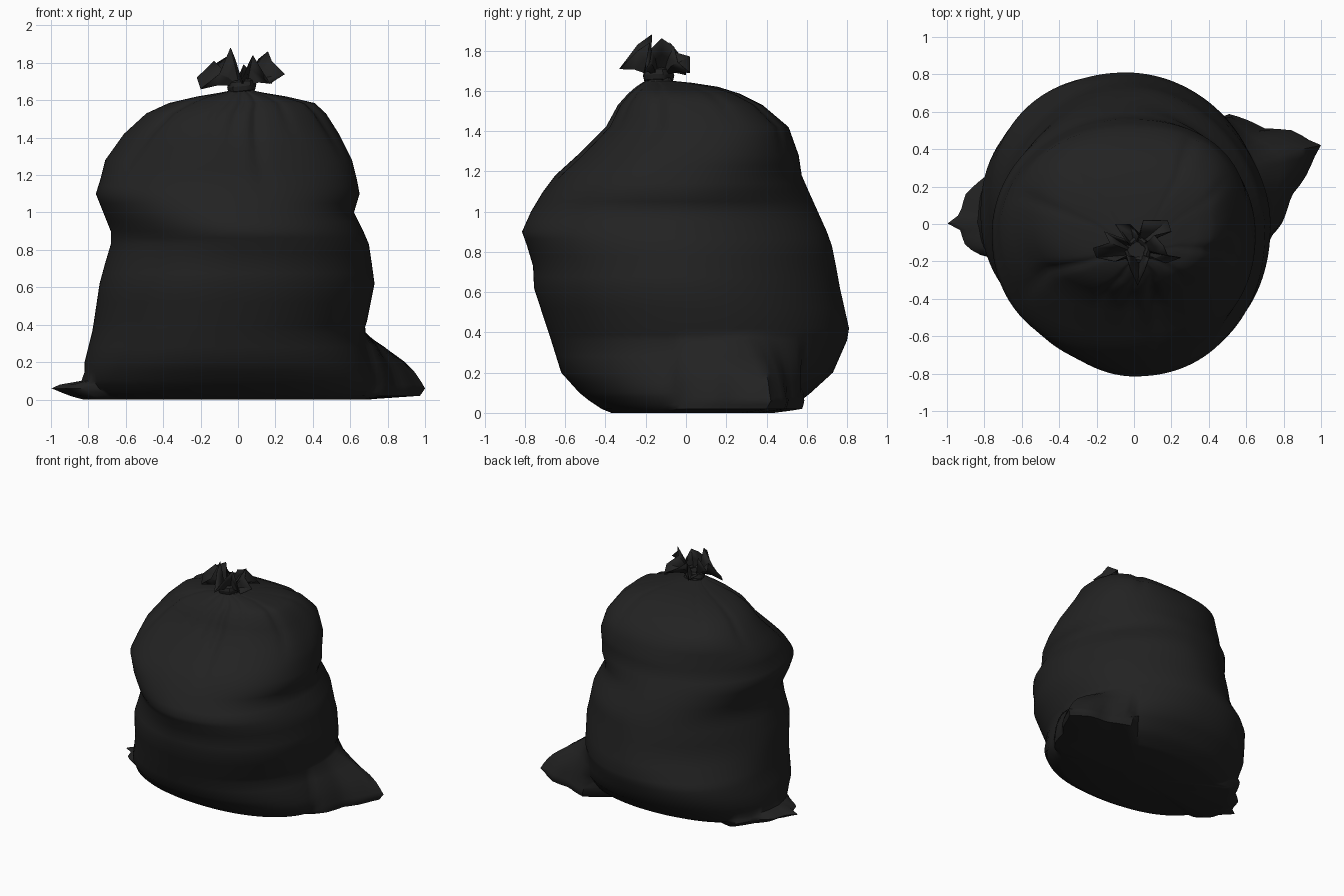
import bpy
import bmesh
import math
from mathutils import Vector

cube = bpy.data.objects.get("Cube")
if cube:
    bpy.data.objects.remove(cube)

SEGS = 144
NECK = Vector((0.02, -0.14, 1.66))

black = bpy.data.materials.new("black plastic")
black.use_nodes = True
colour = (0.016, 0.016, 0.016, 1)
black.diffuse_color = colour
bsdf = black.node_tree.nodes["Principled BSDF"]
bsdf.inputs["Base Color"].default_value = colour
bsdf.inputs["Roughness"].default_value = 0.6


def lerp_table(table, t):
    """Piecewise linear lookup in sorted (key, value) pairs; zero outside."""
    for (k0, v0), (k1, v1) in zip(table, table[1:]):
        if k0 <= t <= k1:
            return v0 + (v1 - v0) * (t - k0) / max(k1 - k0, 1e-6)
    return 0.0


def loft(name, rings, cap_bottom=False, cap_top=False, angle=40):
    """Skin a stack of closed rings, with optional fan caps."""
    bm = bmesh.new()
    loops = [[bm.verts.new(p) for p in ring] for ring in rings]
    n = len(rings[0])
    for low, high in zip(loops, loops[1:]):
        for i in range(n):
            j = (i + 1) % n
            bm.faces.new((low[i], low[j], high[j], high[i]))
    for wanted, loop in ((cap_bottom, loops[0]), (cap_top, loops[-1])):
        if wanted:
            mid = bm.verts.new(sum((v.co for v in loop), Vector()) / n)
            for i in range(n):
                bm.faces.new((loop[i], loop[(i + 1) % n], mid))
    bmesh.ops.recalc_face_normals(bm, faces=bm.faces)
    mesh = bpy.data.meshes.new(name)
    bm.to_mesh(mesh)
    bm.free()
    obj = bpy.data.objects.new(name, mesh)
    bpy.context.collection.objects.link(obj)
    mesh.materials.append(black)
    bpy.ops.object.select_all(action="DESELECT")
    obj.select_set(True)
    bpy.context.view_layer.objects.active = obj
    bpy.ops.object.shade_smooth_by_angle(angle=math.radians(angle))
    return obj


# Sack outline: height, then extents in x and in y
PROFILE = [
    (0.00, -0.70, 0.66, -0.37, 0.44),
    (0.02, -0.76, 0.70, -0.42, 0.49),
    (0.06, -0.80, 0.73, -0.48, 0.57),
    (0.10, -0.82, 0.74, -0.53, 0.62),
    (0.20, -0.82, 0.72, -0.62, 0.73),
    (0.36, -0.78, 0.67, -0.67, 0.80),
    (0.42, -0.77, 0.69, -0.69, 0.81),
    (0.62, -0.74, 0.73, -0.755, 0.765),
    (0.73, -0.71, 0.715, -0.76, 0.745),
    (0.83, -0.68, 0.70, -0.79, 0.725),
    (0.90, -0.68, 0.67, -0.815, 0.70),
    (1.00, -0.72, 0.62, -0.77, 0.655),
    (1.10, -0.76, 0.65, -0.71, 0.61),
    (1.18, -0.735, 0.635, -0.65, 0.575),
    (1.28, -0.71, 0.61, -0.54, 0.56),
    (1.42, -0.61, 0.54, -0.40, 0.51),
    (1.53, -0.49, 0.47, -0.34, 0.38),
    (1.585, -0.37, 0.41, -0.29, 0.27),
    (1.62, -0.22, 0.26, -0.25, 0.16),
    (1.64, -0.10, 0.14, -0.22, 0.03),
    (1.65, -0.05, 0.09, -0.20, -0.07),
    (1.70, -0.03, 0.07, -0.18, -0.09),
]

# Squareness of each plan quadrant by height: back left, back right, front right, front left
SQUARENESS = [
    [(0, 2.1), (0.35, 2), (0.7, 1.8), (1.05, 1.85), (1.25, 2.3), (1.55, 3), (2, 2.2)],
    [(0, 2.2), (0.35, 2.3), (0.55, 1.8), (0.9, 2.1), (1.3, 1.85), (1.55, 2.8), (2, 2.2)],
    [(0, 2.2), (0.6, 2.1), (0.87, 1.8), (1.1, 2.2), (2, 2.2)],
    [(0, 2.2), (2, 2.2)],
]

# Pulled-out bottom corners: plan outline and strength by height
CORNERS = [
    ([(0.73, -0.07), (0.79, 0.0), (0.84, 0.15), (0.91, 0.24), (0.97, 0.37),
      (1.01, 0.44), (0.95, 0.44), (0.85, 0.50), (0.70, 0.51), (0.50, 0.59)],
     [(0, 0.25), (0.02, 0.95), (0.06, 1), (0.13, 0.87), (0.24, 0.55), (0.33, 0.2), (0.38, 0)]),
    ([(-0.70, 0.42), (-0.80, 0.25), (-0.90, 0.16), (-0.93, 0.05), (-1.01, 0.01),
      (-0.93, -0.03), (-0.90, -0.12), (-0.79, -0.18)],
     [(0, 0.45), (0.06, 1), (0.085, 0.7), (0.10, 0.1), (0.12, 0)]),
]

# Gathered pleats: angle in degrees and lowest height reached
PLEATS = [(270, 1.3), (287, 1.1), (252, 1.35), (310, 1.4), (340, 1.3), (20, 1.45),
          (50, 1.3), (140, 1.45), (170, 1.35), (215, 1.2)]


def sack_ring(z, x0, x1, y0, y1):
    cx, cy, a, b = (x0 + x1) / 2, (y0 + y1) / 2, (x1 - x0) / 2, (y1 - y0) / 2
    corners = []
    for outline, fade in CORNERS:
        polar = sorted((math.atan2(y - cy, x - cx) % math.tau, math.hypot(x - cx, y - cy))
                       for x, y in outline)
        if polar[-1][0] - polar[0][0] > math.pi:
            polar = sorted(((t + math.pi) % math.tau - math.pi, r) for t, r in polar)
        corners.append((polar, lerp_table(fade, z)))
    powers = [lerp_table(table, z) for table in SQUARENESS]
    ring = []
    for i in range(SEGS):
        t = math.tau * i / SEGS
        c, s = math.cos(t), math.sin(t)
        n = powers[4 * i // SEGS]
        r = (abs(c / a) ** n + abs(s / b) ** n) ** (-1 / n)
        # narrow pleats running down from the tie
        for degrees, lowest in PLEATS:
            gap = (t - math.radians(degrees) + math.pi) % math.tau - math.pi
            depth = 0.06 * min(1, max(0, (z - lowest) / 0.3))
            r *= 1 - depth * math.exp(-(gap / 0.07) ** 2)
        for polar, strength in corners:
            reach = max(lerp_table(polar, t), lerp_table(polar, t - math.tau))
            r += strength * max(0, reach - r)
        ring.append((cx + r * c, cy + r * s, z))
    return ring


rows = []
for low, high in zip(PROFILE, PROFILE[1:]):
    rows += [low, [(p + q) / 2 for p, q in zip(low, high)]]
rows.append(PROFILE[-1])
loft("sack_body", [sack_ring(*row) for row in rows], cap_bottom=True, cap_top=True, angle=50)

# Twisted tie around the neck
bands = []
for k in range(9):
    v = math.tau * k / 8
    ring = []
    for i in range(20):
        t = math.tau * i / 20
        r = 0.055 + 0.022 * math.cos(v) + 0.005 * math.sin(5 * t)
        ring.append(NECK + Vector((r * math.cos(t), r * math.sin(t),
                                   0.015 + 0.035 * math.sin(v) + 0.008 * math.cos(t))))
    bands.append(ring)
loft("neck_tie", bands)

# Ruffled open mouth above the tie
RIM = [(0.25, -0.18, 1.74), (0.18, -0.17, 1.81), (0.16, -0.12, 1.86), (0.11, -0.06, 1.82),
       (0.20, -0.04, 1.74), (0.18, 0.02, 1.69), (0.05, 0.02, 1.77), (0.03, -0.05, 1.79),
       (-0.02, 0.0, 1.68), (-0.10, 0.0, 1.74), (-0.05, -0.08, 1.84), (-0.16, -0.04, 1.77),
       (-0.13, -0.10, 1.81), (-0.22, -0.13, 1.72), (-0.20, -0.18, 1.66), (-0.10, -0.20, 1.74),
       (-0.04, -0.17, 1.88), (-0.02, -0.24, 1.83), (0.02, -0.33, 1.71), (0.06, -0.24, 1.80),
       (0.08, -0.18, 1.84), (0.17, -0.21, 1.69)]
base, middle = [], []
for i, p in enumerate(RIM):
    t = math.tau * i / len(RIM) - 0.2
    foot = NECK + Vector((0.04 * math.cos(t), 0.04 * math.sin(t), 0.02))
    base.append(foot)
    middle.append(foot.lerp(Vector(p), 0.5) + Vector((0, 0, 0.012)))
mouth = loft("ruffled_mouth", [base, middle, RIM], cap_bottom=True, angle=25)
thick = mouth.modifiers.new("thickness", "SOLIDIFY")
thick.thickness = 0.004
thick.offset = 0
